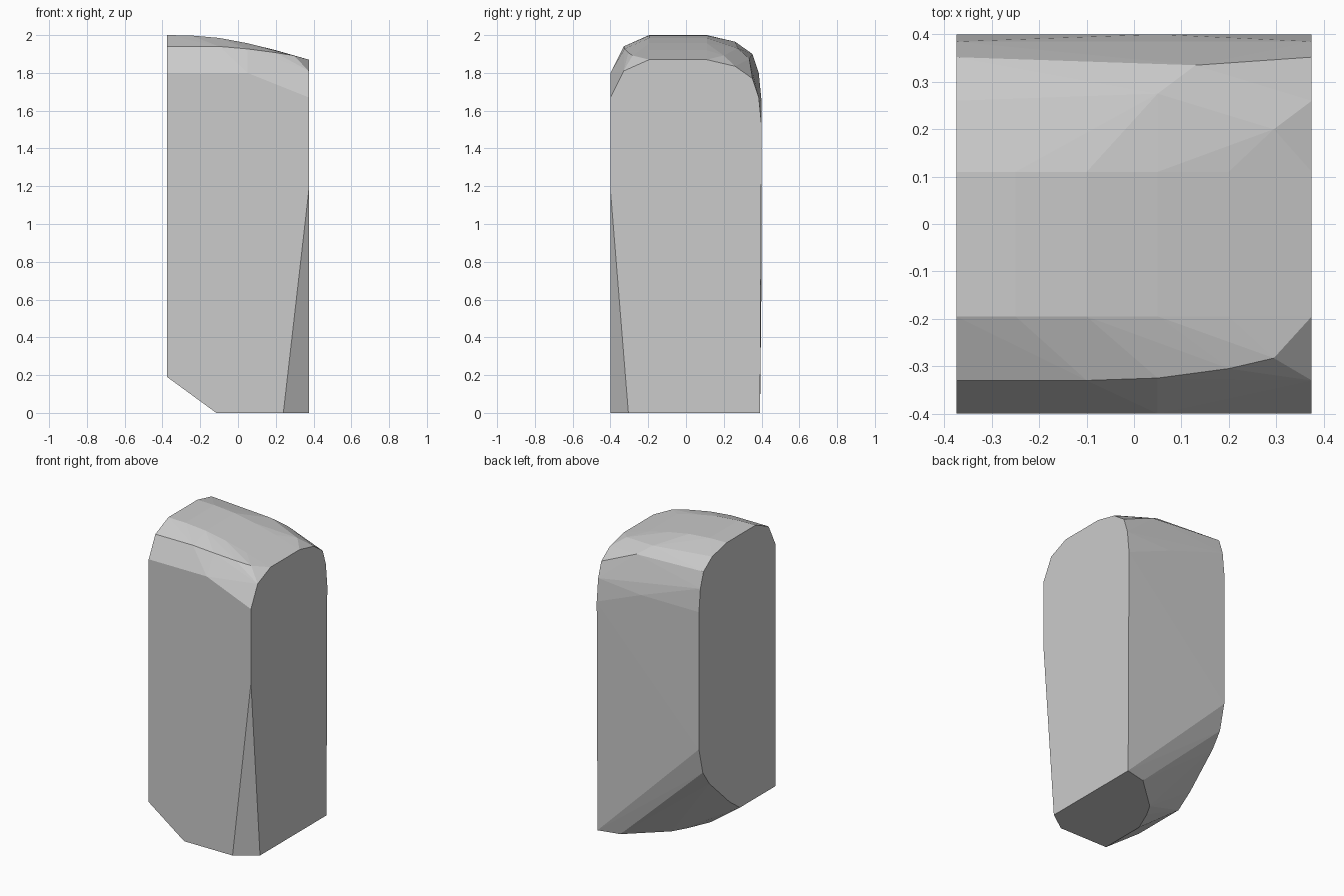
import bpy, bmesh, math

if "Cube" in bpy.data.objects:
    bpy.data.objects.remove(bpy.data.objects["Cube"])

HX = 0.375  # half width


def hull_object(name, points):
    bm = bmesh.new()
    verts = [bm.verts.new(p) for p in points]
    bmesh.ops.convex_hull(bm, input=verts)
    loose = [v for v in bm.verts if not v.link_faces]
    bmesh.ops.delete(bm, geom=loose, context='VERTS')
    bmesh.ops.dissolve_limit(bm, angle_limit=math.radians(0.3),
                             verts=bm.verts, edges=bm.edges)
    bmesh.ops.recalc_face_normals(bm, faces=bm.faces)
    mesh = bpy.data.meshes.new(name)
    bm.to_mesh(mesh)
    bm.free()
    obj = bpy.data.objects.new(name, mesh)
    bpy.context.collection.objects.link(obj)
    return obj


# Domed top profile (y, z) at the left end; the right end sits lower
top_profile = [(-0.4, 1.8), (-0.33, 1.94), (-0.195, 2.0), (0.11, 2.0),
               (0.26, 1.965), (0.352, 1.9), (0.385, 1.8), (0.4, 1.65)]
points = [(-HX, y, z) for y, z in top_profile]
points += [(HX, y, z - 0.13) for y, z in top_profile]

# Arched roof ridge: height falls off towards the right
for x, z in [(-0.25, 1.998), (-0.1, 1.985), (0.05, 1.957), (0.2, 1.92)]:
    points += [(x, -0.195, z), (x, 0.11, z)]

# Front and rear shoulder creases
points += [(-0.1, -0.33, 1.94), (0.05, -0.325, 1.927),
           (0.2, -0.305, 1.907), (0.295, -0.283, 1.892),
           (0.295, 0.2, 1.892), (0.05, 0.275, 1.93), (0.13, 0.335, 1.875),
           (0.05, -0.4, 1.8), (0.05, 0.4, 1.65)]

# Lower edge of the left face, sweeping up towards the rear
for y, z in [(-0.4, 0.19), (-0.03, 0.19), (0.08, 0.27),
             (0.29, 0.47), (0.36, 0.57), (0.4, 0.74)]:
    points.append((-HX, y, z))

# Flat base with its cut corners
for x, y in [(-0.115, -0.4), (0.24, -0.4), (HX, -0.305), (HX, 0.392),
             (0.23, 0.358), (0.0, 0.148), (-0.05, 0.06), (-0.115, -0.09)]:
    points.append((x, y, 0.0))

# Top of the tapered front right corner cut
points.append((HX, -0.4, 1.18))

hull_object("rounded_block", points)
